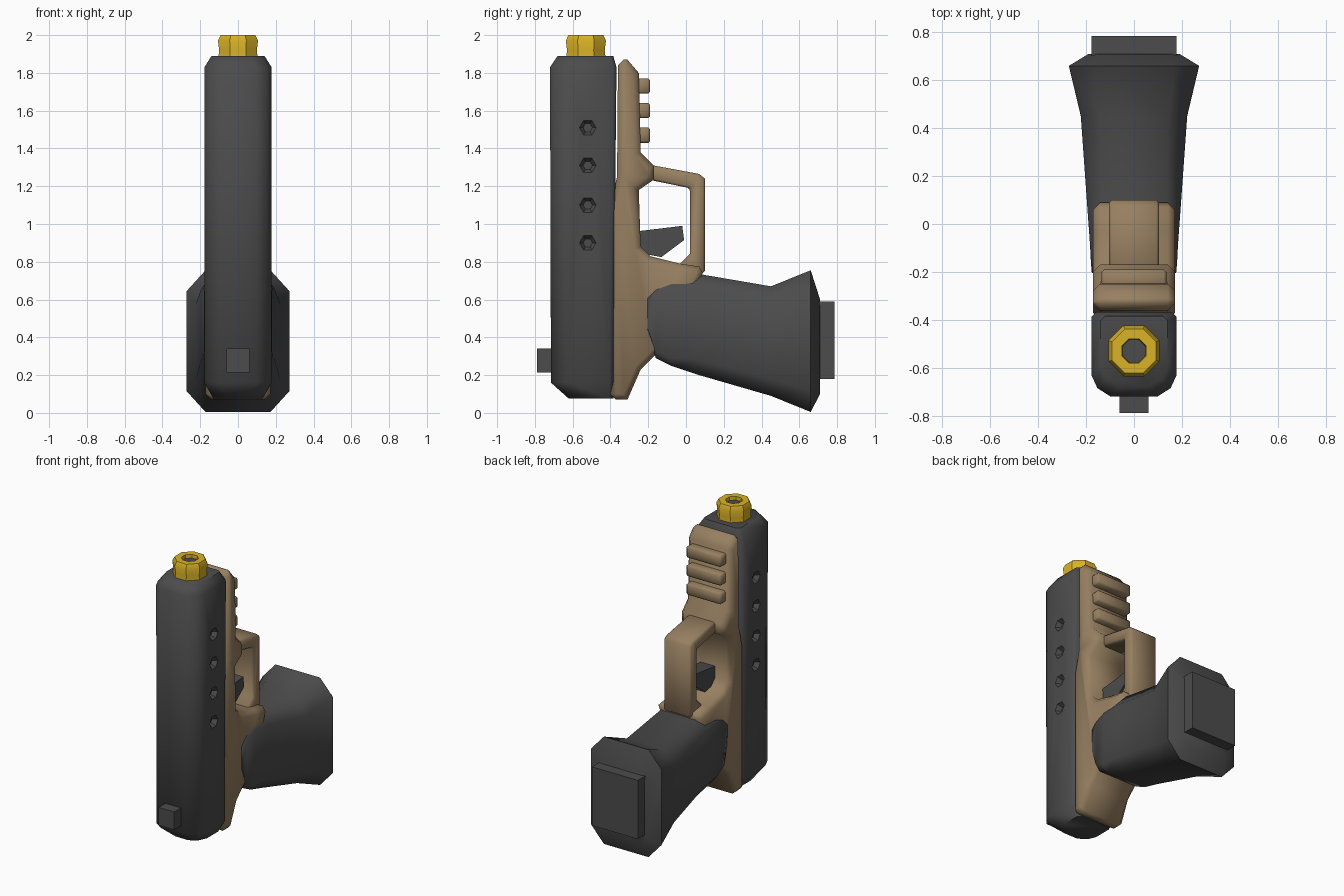
import bpy, bmesh, math
from mathutils import Matrix, Vector

if "Cube" in bpy.data.objects:
    bpy.data.objects.remove(bpy.data.objects["Cube"])


def material(name, rgb):
    m = bpy.data.materials.new(name)
    m.diffuse_color = (*rgb, 1)
    m.use_nodes = True
    m.node_tree.nodes["Principled BSDF"].inputs["Base Color"].default_value = m.diffuse_color
    return m


GREY = material("dark grey", (0.072, 0.072, 0.072))
TAN = material("tan", (0.31, 0.215, 0.12))
YELLOW = material("yellow", (0.70, 0.45, 0.02))


def finish(name, bm, mat, bevel=0, angle=50, cutter=None):
    bmesh.ops.recalc_face_normals(bm, faces=bm.faces)
    me = bpy.data.meshes.new(name)
    bm.to_mesh(me)
    bm.free()
    me.materials.append(mat)
    ob = bpy.data.objects.new(name, me)
    bpy.context.collection.objects.link(ob)
    bpy.ops.object.select_all(action='DESELECT')
    bpy.context.view_layer.objects.active = ob
    ob.select_set(True)
    if bevel:
        b = ob.modifiers.new("bevel", 'BEVEL')
        b.width, b.segments = bevel, 1
        b.limit_method, b.angle_limit = 'ANGLE', math.radians(75)
        bpy.ops.object.modifier_apply(modifier="bevel")
    if cutter:
        c = ob.modifiers.new("dents", 'BOOLEAN')
        c.operation, c.object, c.solver = 'DIFFERENCE', cutter, 'EXACT'
        bpy.ops.object.modifier_apply(modifier="dents")
    bpy.ops.object.shade_smooth_by_angle(angle=math.radians(angle))
    return ob


def prism(name, pts, half, mat, bevel=0):
    """Side profile of (y, z) points, extruded across x."""
    bm = bmesh.new()
    f = bm.faces.new([bm.verts.new((-half, y, z)) for y, z in pts])
    g = bmesh.ops.extrude_face_region(bm, geom=[f])
    bmesh.ops.translate(bm, vec=(2 * half, 0, 0),
                        verts=[v for v in g["geom"] if isinstance(v, bmesh.types.BMVert)])
    return finish(name, bm, mat, bevel)


def box(name, x, y0, y1, z0, z1, mat, bevel=0):
    return prism(name, [(y0, z0), (y1, z0), (y1, z1), (y0, z1)], x, mat, bevel)


def loft(name, rings, mat, angle=50, cutter=None):
    bm = bmesh.new()
    loops = [[bm.verts.new(p) for p in r] for r in rings]
    n = len(loops[0])
    for a, b in zip(loops, loops[1:]):
        for i in range(n):
            j = (i + 1) % n
            bm.faces.new((a[i], a[j], b[j], b[i]))
    bm.faces.new(loops[0])
    bm.faces.new(loops[-1])
    return finish(name, bm, mat, angle=angle, cutter=cutter)


# Cutter for the row of dents on both sides of the slide
bm = bmesh.new()
for z in (0.90, 1.10, 1.31, 1.51):
    for s in (-1, 1):
        m = (Matrix.Translation((s * 0.175, -0.52, z))
             @ Matrix.Rotation(math.radians(90) * s, 4, 'Y'))
        bmesh.ops.create_cone(bm, cap_ends=True, segments=6, radius1=0.025,
                              radius2=0.06, depth=0.06, matrix=m)
dents = finish("dent_cutter", bm, GREY)
dents.hide_render = True
dents.hide_set(True)


# Slide: rounded-front section lofted upwards, tapered at both ends
def slide_ring(z, w, front, back):
    half = [(w - 0.02, back), (w, back - 0.02), (w, front + 0.09),
            (w - 0.025, front + 0.035), (w - 0.08, front)]
    return [(x, y, z) for x, y in half] + [(-x, y, z) for x, y in reversed(half)]


loft("slide", [slide_ring(0.075, 0.13, -0.62, -0.385), slide_ring(0.16, 0.178, -0.715, -0.385),
               slide_ring(1.83, 0.178, -0.72, -0.368), slide_ring(1.89, 0.14, -0.68, -0.385)],
     GREY, cutter=dents)

# Rear sight block
box("sight", 0.06, -0.79, -0.68, 0.215, 0.34, GREY)

# Frame with the rail section
prism("frame", [(-0.40, 0.07), (-0.31, 0.07), (-0.24, 0.23), (-0.16, 0.31), (0.0, 0.45),
                (0.06, 0.67), (0.10, 0.77), (-0.03, 0.79), (-0.19, 0.83), (-0.24, 0.88),
                (-0.25, 1.18), (-0.17, 1.235), (-0.17, 1.31), (-0.24, 1.38), (-0.25, 1.80),
                (-0.31, 1.87), (-0.36, 1.87), (-0.365, 1.25), (-0.40, 1.10)],
      0.172, TAN, 0.03)
for i, z in enumerate((1.43, 1.56, 1.69)):
    box(f"rail_tooth_{i + 1}", 0.135, -0.28, -0.19, z, z + 0.08, TAN, 0.01)

# Trigger guard and trigger
prism("trigger_guard", [(-0.20, 1.315), (0.07, 1.265), (0.10, 1.24), (0.10, 0.74), (-0.02, 0.74),
                        (-0.03, 0.79), (0.02, 0.84), (0.02, 1.19), (-0.20, 1.235)],
      0.105, TAN, 0.012)
prism("trigger", [(-0.27, 0.96), (-0.02, 0.99), (-0.01, 0.915), (-0.13, 0.825), (-0.27, 0.85)],
      0.055, GREY)


# Grip: eight-sided sections lofted along y, flared at the end
def grip_ring(y, lo, hi, w, cx, cz):
    return [(w - cx, y, lo), (w, y, lo + cz), (w, y, hi - cz), (w - cx, y, hi),
            (cx - w, y, hi), (-w, y, hi - cz), (-w, y, lo + cz), (cx - w, y, lo)]


loft("grip", [grip_ring(-0.205, 0.42, 0.63, 0.176, 0.03, 0.03),
              grip_ring(-0.16, 0.29, 0.68, 0.18, 0.03, 0.04),
              grip_ring(-0.08, 0.25, 0.705, 0.184, 0.03, 0.04),
              grip_ring(0.07, 0.20, 0.735, 0.195, 0.06, 0.08),
              grip_ring(0.45, 0.09, 0.67, 0.222, 0.08, 0.09),
              grip_ring(0.66, 0.005, 0.755, 0.272, 0.10, 0.11),
              grip_ring(0.71, 0.10, 0.60, 0.19, 0.04, 0.06)], GREY, 55)
box("grip_base", 0.177, 0.69, 0.785, 0.18, 0.59, GREY)

# Muzzle ring: lathed eight-sided tube, with a dark bore plug
rings = [(0.115, 1.86), (0.108, 1.92), (0.115, 1.97), (0.10, 2.0), (0.055, 2.0), (0.05, 1.95)]
loft("muzzle_ring", [[(r * math.cos(a), -0.53 + r * math.sin(a), z)
                      for a in [math.tau * (k + 0.5) / 8 for k in range(8)]]
                     for r, z in rings], YELLOW, 40)
bm = bmesh.new()
bmesh.ops.create_circle(bm, cap_ends=True, segments=8, radius=0.055,
                        matrix=Matrix.Translation((0, -0.53, 1.975)))
finish("muzzle_bore", bm, GREY)
